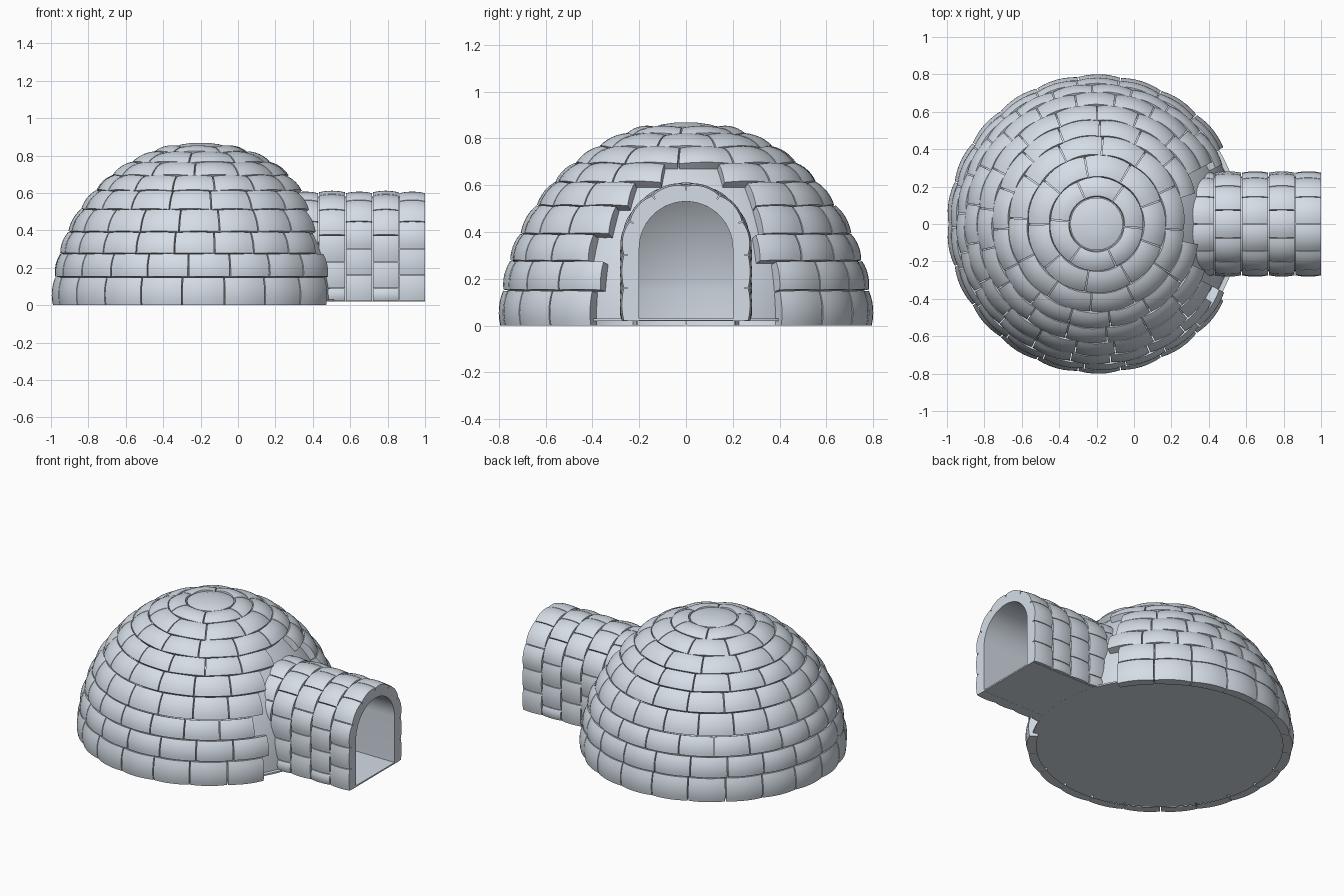
import bpy, bmesh, math
from mathutils import Vector

if "Cube" in bpy.data.objects:
    bpy.data.objects.remove(bpy.data.objects["Cube"])

CX, RAD, HGT = -0.2, 0.785, 0.86          # dome centre and ellipsoid size
snow = bpy.data.materials.new("pale_snow")
snow.diffuse_color = (0.66, 0.72, 0.79, 1)
snow.use_nodes = True
snow.node_tree.nodes["Principled BSDF"].inputs["Base Color"].default_value = snow.diffuse_color


def finish(bm, name, angle=30):
    bmesh.ops.remove_doubles(bm, verts=bm.verts, dist=1e-5)
    bmesh.ops.recalc_face_normals(bm, faces=bm.faces)
    me = bpy.data.meshes.new(name)
    bm.to_mesh(me)
    bm.free()
    ob = bpy.data.objects.new(name, me)
    bpy.context.collection.objects.link(ob)
    me.materials.append(snow)
    bpy.ops.object.select_all(action='DESELECT')
    ob.select_set(True)
    bpy.context.view_layer.objects.active = ob
    bpy.ops.object.shade_smooth_by_angle(angle=math.radians(angle))
    return ob


def lathe(name, prof, closed, n=96):
    """Turn (r, z) points around the dome axis."""
    bm = bmesh.new()
    rings = []
    for r, z in prof:
        if r < 1e-6:
            rings.append([bm.verts.new((CX, 0, z))] * n)
        else:
            rings.append([bm.verts.new((CX + r * math.cos(2 * math.pi * i / n),
                                        r * math.sin(2 * math.pi * i / n), z)) for i in range(n)])
    pairs = list(zip(rings, rings[1:])) + ([(rings[-1], rings[0])] if closed else [])
    for a, b in pairs:
        for i in range(n):
            j = (i + 1) % n
            f = list(dict.fromkeys([a[i], a[j], b[j], b[i]]))
            if len(f) > 2:
                bm.faces.new(f)
    return finish(bm, name)


def block(bm, f, u0, u1, v0, v1, edge, inner, bulge, n=6):
    """Pillow-shaped block on the surface f(u, v, offset)."""
    g = []
    for i in range(n + 1):
        row = []
        for j in range(n + 1):
            a, b = 2 * i / n - 1, 2 * j / n - 1
            off = edge + bulge * (2 - a * a - b * b)
            row.append(bm.verts.new(f(u0 + (u1 - u0) * i / n, v0 + (v1 - v0) * j / n, off)))
        g.append(row)
    for i in range(n):
        for j in range(n):
            bm.faces.new((g[i][j], g[i + 1][j], g[i + 1][j + 1], g[i][j + 1]))
    rim = ([(i, 0) for i in range(n)] + [(n, j) for j in range(n)] +
           [(i, n) for i in range(n, 0, -1)] + [(0, j) for j in range(n, 0, -1)])
    low = [bm.verts.new(f(u0 + (u1 - u0) * i / n, v0 + (v1 - v0) * j / n, inner)) for i, j in rim]
    for k, (i, j) in enumerate(rim):
        m = (k + 1) % len(rim)
        bm.faces.new((g[i][j], g[rim[m][0]][rim[m][1]], low[m], low[k]))


# Surfaces that carry the blocks
def dome(u, t, off):
    n = Vector((math.cos(t) / RAD, math.sin(t) / HGT)).normalized()
    r, z = RAD * math.cos(t) + n.x * off, HGT * math.sin(t) + n.y * off
    return Vector((CX + r * math.cos(u), r * math.sin(u), max(z, 0)))


AR, SPRING, FOOT = 0.25, 0.33, 0.02       # tunnel arch
STRAIGHT = SPRING - FOOT
LENGTH = 2 * STRAIGHT + math.pi * AR


def arch(s, off):
    if s < STRAIGHT:
        return AR + off, FOOT + s
    if s > LENGTH - STRAIGHT:
        return -AR - off, FOOT + LENGTH - s
    a = (s - STRAIGHT) / AR
    return (AR + off) * math.cos(a), SPRING + (AR + off) * math.sin(a)


def wall_x(y, z):
    """Where the tunnel meets the inside of the dome wall."""
    return CX + 0.72 * math.sqrt(max(0.05, 1 - (y / 0.72) ** 2 - (z / 0.825) ** 2))


def tunnel(s, x, off):
    y, z = arch(s, off)
    return Vector((max(x, wall_x(y, z)), y, z))


# Dome blocks, leaving a bare patch around the tunnel
levels = [0, 0.15, 0.275, 0.39, 0.51, 0.61, 0.69, 0.76, 0.815, 0.845]
bare = [(31, 31), (28, 31), (34, 25), (28, 28), (23, 28), (11, 17)]
counts = [18, 18, 18, 17, 15, 14, 12, 9, 6]
bm = bmesh.new()
for k, cnt in enumerate(counts):
    t0, t1 = math.asin(levels[k] / HGT), math.asin(levels[k + 1] / HGT)
    if k < len(bare):
        a0, a1 = math.radians(bare[k][1]), math.radians(360 - bare[k][0])
    else:
        a0 = 0.25 * k
        a1 = a0 + 2 * math.pi
    step = (a1 - a0) / cnt
    gap = 0.003 / (RAD * math.cos((t0 + t1) / 2))
    for i in range(cnt):
        block(bm, dome, a0 + i * step + gap, a0 + (i + 1) * step - gap,
              t0 + (0.003 if k else 0), t1 - 0.003, 0, -0.05, 0.009)
finish(bm, "dome_blocks")

# Round cap block at the crown
lathe("dome_cap", [(0, 0.868), (0.05, 0.867), (0.1, 0.86), (0.14, 0.848), (0.138, 0.8), (0, 0.8)], False)

# Hollow dome wall
steps = 28
t_in = math.asin(0.15 / 0.8)
outer = [(0.74 * math.cos(i / steps * math.pi / 2), max(0.025, 0.842 * math.sin(i / steps * math.pi / 2)))
         for i in range(steps)] + [(0, 0.842)]
inner = [(0, 0.8)]
for i in range(steps - 1, -1, -1):
    t = t_in + i / steps * (math.pi / 2 - t_in)
    inner.append((0.7 * math.cos(t), 0.8 * math.sin(t)))
wall = lathe("dome_wall", outer + inner + [(0.69, 0.025), (0.74, 0.025)], False)

# Doorway cut through the wall
bm = bmesh.new()
pts = [(0.2, -0.1)] + [(0.2 * math.cos(i * math.pi / 24), SPRING + 0.2 * math.sin(i * math.pi / 24))
                       for i in range(25)] + [(-0.2, -0.1)]
face = bm.faces.new([bm.verts.new((0.1, y, z)) for y, z in pts])
ext = bmesh.ops.extrude_face_region(bm, geom=[face])
bmesh.ops.translate(bm, vec=(0.7, 0, 0), verts=[v for v in ext["geom"] if isinstance(v, bmesh.types.BMVert)])
cutter = finish(bm, "door_cutter")
cutter.hide_render = True
mod = wall.modifiers.new("door", 'BOOLEAN')
mod.operation, mod.object, mod.solver = 'DIFFERENCE', cutter, 'EXACT'
bpy.ops.object.select_all(action='DESELECT')
wall.select_set(True)
bpy.context.view_layer.objects.active = wall
bpy.ops.object.modifier_apply(modifier=mod.name)
bpy.data.objects.remove(cutter)

# Tunnel wall: arch with thickness
bm = bmesh.new()
cuts = [0] + [STRAIGHT + i * math.pi * AR / 32 for i in range(33)] + [LENGTH]
secs = []
for s in cuts:
    corners = [tunnel(s, -1, 0), tunnel(s, 1, 0), tunnel(s, 1, -0.05), tunnel(s, -1, -0.05)]
    secs.append([bm.verts.new(c) for c in corners])
for a, b in zip(secs, secs[1:]):
    for i in range(4):
        j = (i + 1) % 4
        bm.faces.new((a[i], a[j], b[j], b[i]))
bm.faces.new(secs[0])
bm.faces.new(secs[-1])
finish(bm, "tunnel_wall")

# Tunnel blocks in five staggered rings
bm = bmesh.new()
xs = [1.0, 0.86, 0.72, 0.575, 0.43, 0.29]
for k in range(5):
    n = 10 if k % 2 == 0 else 11
    joints = [i * LENGTH / 10 for i in range(11)] if k % 2 == 0 else \
        [0] + [(i + 0.5) * LENGTH / 10 for i in range(10)] + [LENGTH]
    for s0, s1 in zip(joints, joints[1:]):
        y, z = arch((s0 + s1) / 2, 0.02)
        if xs[k] - 0.02 > wall_x(y, z):
            block(bm, tunnel, s0 + 0.002, s1 - 0.002, xs[k + 1] + 0.003,
                  xs[k] - (0.003 if k else 0), 0.016, -0.005, 0.008)
finish(bm, "tunnel_blocks")

# Floor slabs
lathe("dome_floor", [(0, 0.03), (0.765, 0.03), (0.765, 0.02), (0, 0.02)], False)
bm = bmesh.new()
bmesh.ops.create_cube(bm, size=1)
for v in bm.verts:
    v.co = (0.5 if v.co.x < 0 else 1.0, v.co.y * 0.51, 0.0205 if v.co.z < 0 else 0.0295)
finish(bm, "tunnel_floor")
